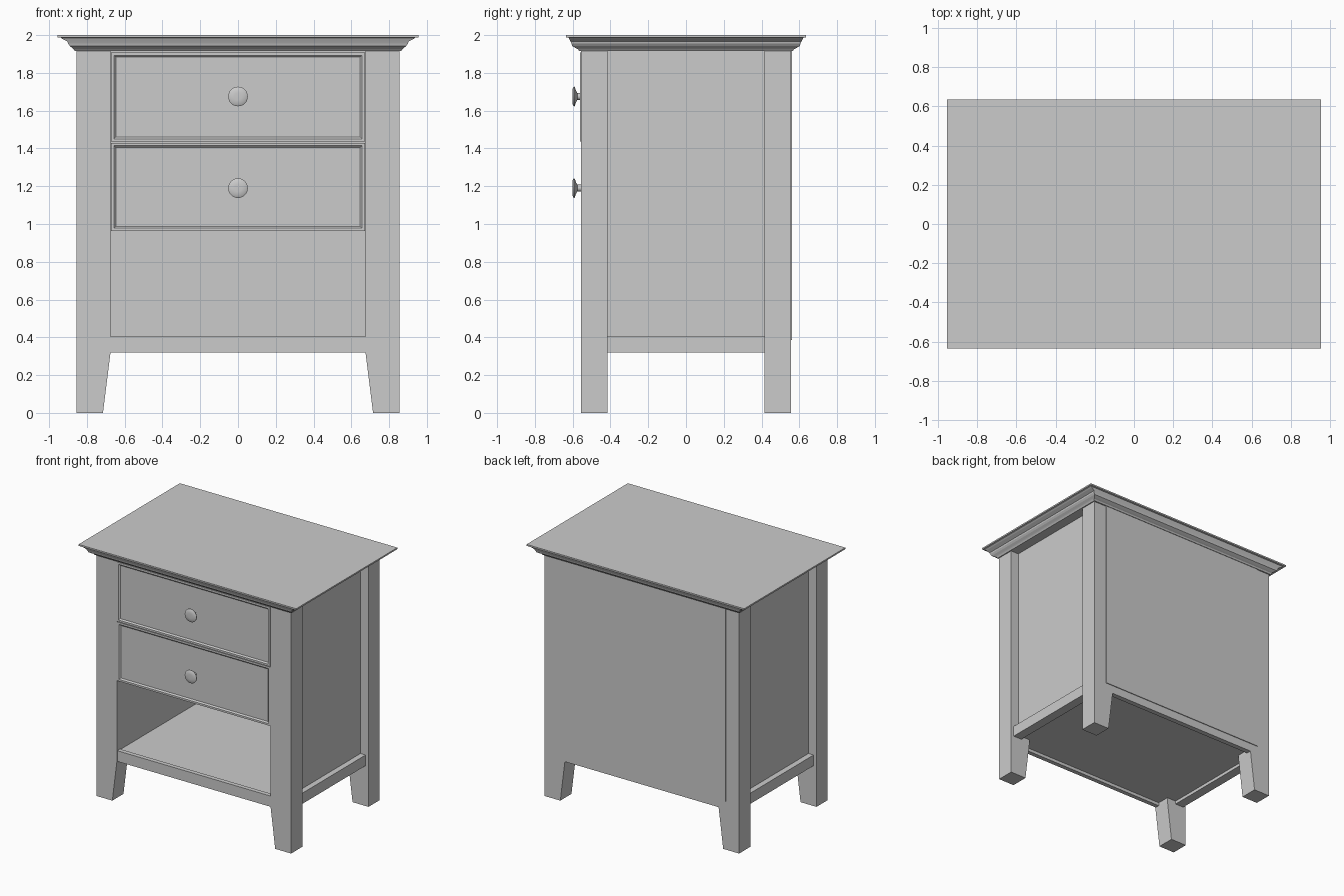
import bpy, bmesh, math

if "Cube" in bpy.data.objects:
    bpy.data.objects.remove(bpy.data.objects["Cube"])


def finish(name, bm):
    bmesh.ops.recalc_face_normals(bm, faces=bm.faces[:])
    me = bpy.data.meshes.new(name)
    bm.to_mesh(me)
    bm.free()
    ob = bpy.data.objects.new(name, me)
    bpy.context.collection.objects.link(ob)
    return ob


def loft(name, loops):
    """Skin a stack of equal-length point loops and cap both ends."""
    bm = bmesh.new()
    rows = [[bm.verts.new(p) for p in loop] for loop in loops]
    n = len(rows[0])
    for a, b in zip(rows, rows[1:]):
        for i in range(n):
            j = (i + 1) % n
            bm.faces.new((a[i], a[j], b[j], b[i]))
    bm.faces.new(rows[0])
    bm.faces.new(rows[-1])
    return finish(name, bm)


def rect(x0, x1, y0, y1, z):
    return [(x0, y0, z), (x1, y0, z), (x1, y1, z), (x0, y1, z)]


def box(name, x0, x1, y0, y1, z0, z1):
    return loft(name, [rect(x0, x1, y0, y1, z0), rect(x0, x1, y0, y1, z1)])


# Legs, tapered on the inner side below the shelf
for sx, side in ((-1, "left"), (1, "right")):
    for y0, y1, end in ((-0.555, -0.415, "front"), (0.415, 0.555, "back")):
        loft(f"{end}_{side}_leg",
             [rect(sx * xi, sx * 0.855, y0, y1, z)
              for xi, z in ((0.715, 0), (0.675, 0.32), (0.675, 1.92))])
    # Recessed side panel and the rail under it
    box(f"{side}_side_panel", sx * 0.675, sx * 0.785, -0.42, 0.42, 0.36, 1.92)
    box(f"{side}_bottom_rail", sx * 0.755, sx * 0.83, -0.416, 0.416, 0.32, 0.405)

# Back panel, shelf and front/back rails
box("back_panel", -0.74, 0.74, 0.535, 0.561, 0.385, 1.915)
box("shelf", -0.77, 0.77, -0.53, 0.54, 0.345, 0.4)
box("front_bottom_rail", -0.676, 0.676, -0.55, -0.515, 0.32, 0.405)
box("back_bottom_rail", -0.676, 0.676, 0.515, 0.555, 0.32, 0.40)

# Top with stepped moulding: half width, half depth, height
profile = [(0.863, 0.565, 1.915), (0.870, 0.572, 1.925), (0.875, 0.582, 1.930),
           (0.890, 0.602, 1.942), (0.900, 0.606, 1.955), (0.903, 0.611, 1.966),
           (0.930, 0.618, 1.980), (0.938, 0.621, 1.986), (0.955, 0.635, 1.988),
           (0.955, 0.635, 2.0)]
loft("table_top", [rect(-x, x, -y, y, z) for x, y, z in profile])


def drawer(label, z0, z1, front):
    # Front with a shallow recessed field
    def face(inset, y):
        a = 0.672 - inset
        return [(-a, y, z0 + inset), (a, y, z0 + inset),
                (a, y, z1 - inset), (-a, y, z1 - inset)]
    loft(f"{label}_drawer_front",
         [face(0, -0.52), face(0, front), face(0.015, front), face(0.025, front + 0.01)])
    # Drawer box behind the front
    box(f"{label}_drawer_bottom", -0.67, 0.67, -0.525, 0.53, z0, z0 + 0.03)
    for s in (-1, 1):
        box(f"{label}_drawer_side", s * 0.64, s * 0.67, -0.525, 0.53, z0, z1 - 0.04)
    box(f"{label}_drawer_back", -0.67, 0.67, 0.5, 0.53, z0, z1 - 0.04)


def knob(label, z):
    n = 32
    prof = [(0.018, -0.54), (0.018, -0.575), (0.03, -0.582),
            (0.052, -0.590), (0.052, -0.594), (0.042, -0.600), (0.02, -0.602)]
    ob = loft(f"{label}_knob",
              [[(r * math.cos(2 * math.pi * i / n), y, z + r * math.sin(2 * math.pi * i / n))
                for i in range(n)] for r, y in prof])
    bpy.ops.object.select_all(action='DESELECT')
    ob.select_set(True)
    bpy.context.view_layer.objects.active = ob
    bpy.ops.object.shade_smooth_by_angle(angle=math.radians(35))


drawer("upper", 1.436, 1.908, -0.56)
drawer("lower", 0.963, 1.430, -0.555)
knob("upper", 1.675)
knob("lower", 1.19)
